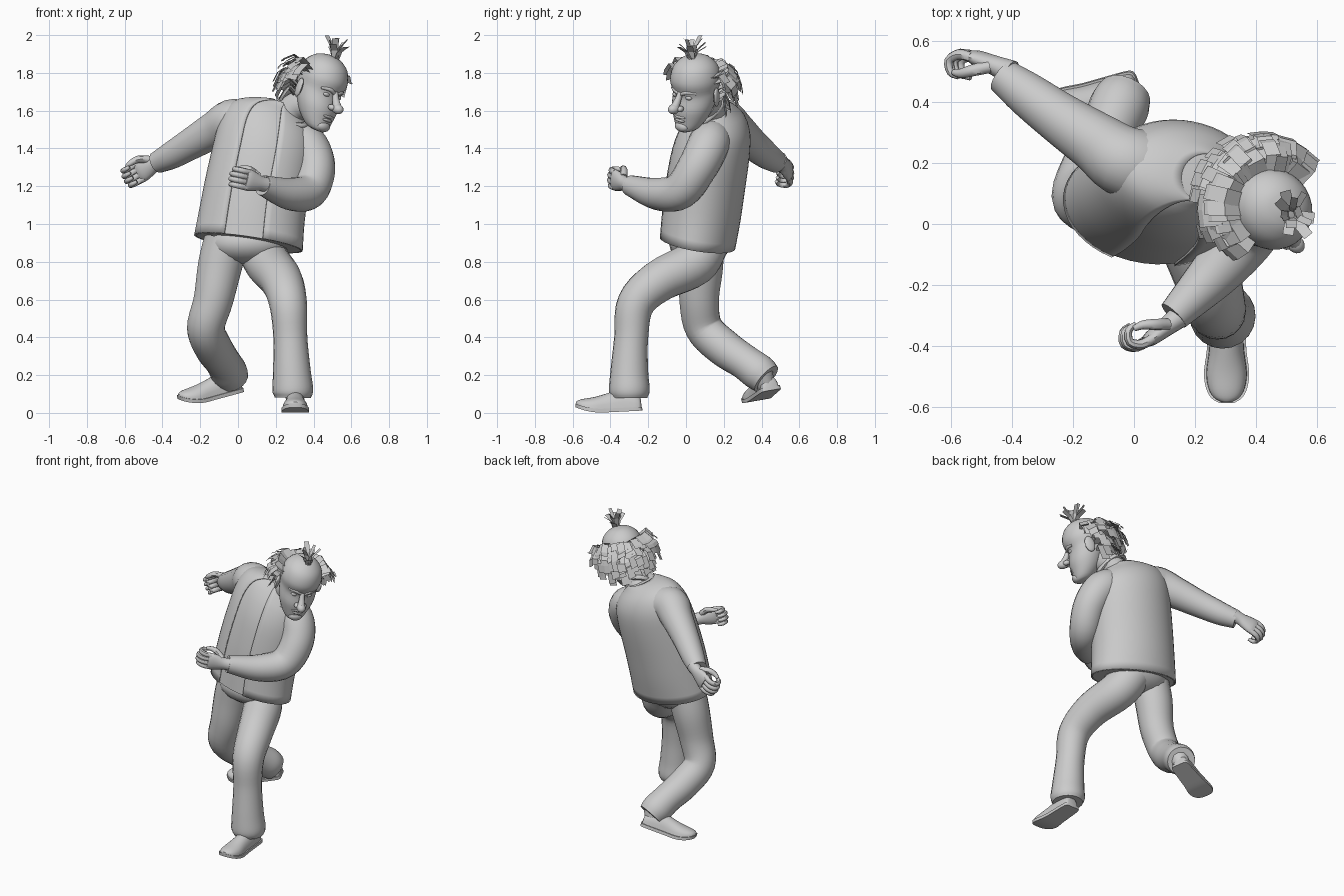
import bpy, math, random
from math import sin, cos, pi, radians
from mathutils import Vector, Matrix

if "Cube" in bpy.data.objects:
    bpy.data.objects.remove(bpy.data.objects["Cube"])

random.seed(4)
V = Vector


def make(name, verts, faces, smooth=True, angle=45):
    me = bpy.data.meshes.new(name)
    me.from_pydata([tuple(v) for v in verts], [], faces)
    me.update()
    ob = bpy.data.objects.new(name, me)
    bpy.context.collection.objects.link(ob)
    if smooth:
        me.polygons.foreach_set("use_smooth", [True] * len(me.polygons))
        me.set_sharp_from_angle(angle=radians(angle))
    return ob


def loft(name, rings, closed=True, caps=True, angle=45):
    n = len(rings[0])
    verts = [v for r in rings for v in r]
    faces = []
    for i in range(len(rings) - 1):
        for j in range(n if closed else n - 1):
            k = (j + 1) % n
            faces.append((i*n + j, i*n + k, (i+1)*n + k, (i+1)*n + j))
    if caps:
        faces.append(tuple(reversed(range(n))))
        faces.append(tuple((len(rings) - 1)*n + j for j in range(n)))
    return make(name, verts, faces, angle=angle)


def spline(pts, steps=5):
    p = [V(q) for q in pts]
    p = [2*p[0] - p[1]] + p + [2*p[-1] - p[-2]]
    out = []
    for i in range(1, len(p) - 2):
        a, b, c, d = p[i-1:i+3]
        for s in range(steps):
            t = s / steps
            out.append(0.5*(2*b + (c-a)*t + (2*a-5*b+4*c-d)*t*t + (3*b-a-3*c+d)*t**3))
    return out + [p[-2]]


def tube(name, pts, n=20, steps=5):
    """Smooth tube through (x, y, z, radius) points."""
    path = spline(pts, steps)
    c = [q.to_3d() for q in path]
    tan = [(c[min(i+1, len(c)-1)] - c[max(i-1, 0)]).normalized() for i in range(len(c))]
    u = tan[0].orthogonal().normalized()
    rings = []
    for i, q in enumerate(path):
        if i:
            u = tan[i-1].rotation_difference(tan[i]) @ u
        w = tan[i].cross(u)
        rings.append([c[i] + q[3]*(u*cos(2*pi*k/n) + w*sin(2*pi*k/n)) for k in range(n)])
    return loft(name, rings)


def ball(name, mat, loc, size, n=16):
    rings = [[mat @ (V(loc) + V((size[0]*sin(a)*cos(2*pi*k/n), size[1]*sin(a)*sin(2*pi*k/n), -size[2]*cos(a))))
              for k in range(n)] for a in [pi*(0.02 + 0.96*i/10) for i in range(11)]]
    return loft(name, rings)


# ---- torso: leaning, slightly twisted rings (cx, cy, cz, rx, ry, side lean)
TORSO = [(.055, .06, .9, .285, .195, .16), (.075, .08, 1.05, .275, .203, .16),
         (.1, .1, 1.2, .27, .205, .17), (.135, .13, 1.38, .262, .2, .2),
         (.155, .155, 1.5, .245, .18, .27), (.175, .165, 1.575, .2, .145, .36),
         (.2, .16, 1.615, .135, .105, .38), (.235, .15, 1.63, .08, .08, .38)]


def torso_rings(scale, a0, a1, n, full):
    rings = []
    for q in spline(TORSO, 3):
        cx, cy, cz, rx, ry, lean = q
        ring = []
        for k in range(n):
            a = a0 + (a1 - a0)*k/(n if full else n - 1)
            x, y = scale*rx*cos(a), scale*ry*sin(a)
            yaw = radians(-8)
            dx, dy = x*cos(yaw) - y*sin(yaw), x*sin(yaw) + y*cos(yaw)
            ring.append(V((cx + dx, cy + dy, cz - lean*dx - .18*dy)))
        rings.append(ring)
    return rings


loft("shirt", torso_rings(.975, 0, 2*pi, 40, True))
gap = radians(21)
jacket = loft("jacket", torso_rings(1.0, -pi/2 + gap, 1.5*pi - gap, 44, False), closed=False, caps=False)
sol = jacket.modifiers.new("cloth", 'SOLIDIFY')
sol.thickness, sol.offset = .008, 0
ring = [(.285 + .085*cos(a), .115 + .08*sin(a), 1.59 - .035*cos(a) + .06*sin(a), .016)
        for a in [radians(-80 + 340*i/10) for i in range(11)]]
tube("collar", ring, n=8, steps=3)

# ---- sleeves
tube("right_sleeve", [(.1, .19, 1.5, .11), (-.02, .2, 1.545, .118), (-.12, .265, 1.5, .1),
                      (-.24, .345, 1.43, .085), (-.35, .425, 1.365, .073), (-.43, .485, 1.325, .058)])
tube("left_sleeve", [(.25, .14, 1.47, .1), (.36, .12, 1.42, .11), (.41, .06, 1.3, .105), (.375, -.03, 1.175, .098),
                     (.27, -.155, 1.16, .085), (.13, -.3, 1.205, .054)])

# ---- trousers
ball("trouser_seat", Matrix(), (.05, .075, .9), (.22, .165, .115), 24)
tube("right_trouser_leg", [(-.06, .08, .92, .12), (-.095, .08, .78, .118), (-.13, .07, .6, .106),
                           (-.17, .095, .45, .1), (-.13, .2, .345, .1), (-.08, .31, .27, .094),
                           (-.048, .385, .215, .098), (-.03, .425, .18, .088)])
tube("left_trouser_leg", [(.1, .11, .9, .12), (.16, .04, .79, .122), (.23, -.14, .7, .112), (.265, -.265, .58, .1),
                          (.277, -.29, .4, .09), (.285, -.3, .22, .1), (.29, -.3, .12, .108), (.29, -.3, .08, .095)])

# ---- shoes
SHOE = [(0, .028, .05), (.015, .048, .085), (.1, .054, .115), (.18, .058, .1),
        (.25, .067, .08), (.3, .06, .062), (.33, .043, .045), (.345, .018, .03)]


def shoe(side, heel, fwd, up):
    f = V(fwd).normalized()
    s = V(up).cross(f).normalized()
    u = f.cross(s)
    path = spline(SHOE, 3)

    def place(x, y, z):
        return V(heel) + f*x + s*y + u*(z + max(0, x - .2)**2*1.6)

    upper = [[place(x, hw*cos(pi*k/12), .015 + (h - .015)*sin(pi*k/12)**.8) for k in range(13)] for x, hw, h in path]
    loft(side + "_shoe", upper)
    sole = [[place(x*1.02 - .004, (hw + .007)*sx, z) for sx, z in ((-1, 0), (1, 0), (1, .02), (-1, .02))]
            for x, hw, h in path]
    loft(side + "_shoe_sole", sole)


shoe("left", (.303, -.235, .012), (0, -1, -.05), (0, 0, 1))
shoe("right", (.015, .455, .12), (-.33, -.11, -.085), (-.12, -.22, 1))
tube("left_ankle", [(.297, -.3, .15, .06), (.3, -.31, .06, .045)], n=12)
tube("right_ankle", [(-.035, .4, .2, .065), (-.037, .43, .13, .045)], n=12)


# ---- hands: palm, curled fingers, thumb
def hand(side, wrist, fwd, normal, k=1.15):
    d = V(fwd).normalized()
    n = V(normal)
    n = (n - d*n.dot(d)).normalized()
    s = d.cross(n)
    if s.z < 0:
        s = -s

    def at(x, y, z, r=None):
        p = V(wrist) + (d*x + s*y + n*z)*k
        return p if r is None else (*p, r*k)

    prof = [(-.04, .036, .034), (0, .034, .029), (.03, .042, .026), (.07, .05, .022), (.09, .044, .016)]
    loft(side + "_palm", [[at(x, w*cos(2*pi*i/16), t*sin(2*pi*i/16)) for i in range(16)] for x, w, t in spline(prof, 3)])
    for i in range(4):
        y, e = -.036 + .024*i, .008*(i in (1, 2))
        tube(f"{side}_finger_{i+1}", [at(.075, y, 0, .014), at(.112 + e, y, .006, .014), at(.135 + e, y, .032, .0125),
                                      at(.118 + e, y, .06, .011), at(.09 + e, y, .062, .008)], n=8, steps=3)
    tube(side + "_thumb", [at(.015, .028, .005, .017), at(.05, .05, .03, .016), at(.08, .05, .05, .013),
                           at(.105, .045, .056, .008)], n=8, steps=3)


hand("left", (.12, -.325, 1.215), (-.15, -.115, .04), (-.2, .9, 0))
hand("right", (-.44, .512, 1.32), (-.14, .06, -.075), (-.1, -1, 0), 1.2)

# ---- head, built upright then turned, nodded and tilted
HEAD = (Matrix.Translation((.44, .05, 1.74)) @ Matrix.Rotation(radians(45), 4, 'Z')
        @ Matrix.Rotation(radians(15), 4, 'X') @ Matrix.Rotation(radians(12), 4, 'Y'))
SKULL = [(-.237, .025, -.115, -.06), (-.222, .06, -.13, -.01), (-.17, .092, -.134, .05), (-.11, .113, -.136, .09),
         (-.05, .12, -.122, .12), (-.02, .122, -.125, .13), (.03, .13, -.138, .14), (.08, .122, -.128, .135),
         (.12, .1, -.103, .11), (.15, .06, -.06, .07), (.162, .015, -.015, .02)]
loft("head", [[HEAD @ V((hw*cos(2*pi*k/28), (yf + yb)/2 + (yb - yf)/2*sin(2*pi*k/28), z)) for k in range(28)]
              for z, hw, yf, yb in spline(SKULL, 3)])
neck_top = HEAD @ V((0, .04, -.12))
tube("neck", [(.235, .15, 1.55, .085), (.31, .115, 1.62, .08), (*neck_top, .08)])
ball("nose_tip", HEAD, (0, -.172, -.092), (.028, .035, .027))
tube("nose_bridge", [(*(HEAD @ V(p)), r) for p, r in (((0, -.118, -.015), .014), ((0, -.138, -.05), .018),
                                                     ((0, -.165, -.085), .024))], n=12)
ball("upper_lip", HEAD, (0, -.126, -.148), (.04, .014, .01))
ball("lower_lip", HEAD, (0, -.125, -.167), (.036, .015, .01))
ball("chin", HEAD, (0, -.113, -.205), (.045, .03, .03))
for sx, side in ((1, "left"), (-1, "right")):
    ball(side + "_nostril", HEAD, (sx*.024, -.148, -.094), (.016, .022, .016))
    ball(side + "_eye", HEAD, (sx*.045, -.103, -.038), (.022, .016, .013))
    tube(side + "_brow", [(*(HEAD @ V(p)), r) for p, r in (((sx*.012, -.122, -.02), .01), ((sx*.045, -.115, -.007), .012),
                                                           ((sx*.085, -.087, -.012), .008))], n=10)
    ball(side + "_ear", HEAD @ Matrix.Translation((sx*.132, .02, -.05)) @ Matrix.Rotation(sx*radians(25), 4, 'Z'),
         (0, 0, 0), (.014, .034, .052))


# ---- hair: loose flat strips, swept back and clear of the ears
def strip(verts, faces, pts, side, w):
    b = len(verts)
    for i, p in enumerate(pts):
        verts += [p - side*w/2, p + side*w/2]
        if i:
            j = b + 2*i
            faces.append((j - 2, j - 1, j + 1, j))


rnd = random.uniform
verts, faces = [], []
for z0, reach, span, drop in ((.065, .24, 88, .03), (.04, .25, 82, .05), (.0, .25, 68, .07),
                              (-.045, .23, 60, .07), (-.09, .195, 56, .07)):
    count = int(span/4.2)
    for i in range(count):
        a = radians(-span + 2*span*i/(count - 1) + rnd(-4, 4))
        o = V((sin(a), cos(a), 0))
        t = V((cos(a), -sin(a), rnd(-.3, .3)))
        r, z = reach*rnd(.9, 1.06) - .03*abs(sin(a)), z0 + rnd(-.015, .015)
        pts = [o*.118 + V((0, 0, z)), o*(.5*r + .07) + V((0, 0, z + .025)),
               o*r + V((0, 0, z - .015)), o*(r + .008) + V((0, 0, z - drop + rnd(-.02, .02)))]
        strip(verts, faces, [HEAD @ p for p in pts], HEAD.to_3x3() @ t, rnd(.042, .062))
make("hair_fringe", verts, faces, smooth=False)

verts, faces = [], []
root = V((.515, .03, 1.865))
for i in range(13):
    a = 2*pi*i/13 + rnd(-.2, .2)
    o, lean = V((cos(a), sin(a), 0)), rnd(.03, .09)
    h = .133 if i == 5 else rnd(.07, .12)
    pts = [root + o*.008, root + o*lean*.4 + V((0, 0, h*.6)), root + o*lean + V((0, 0, h))]
    strip(verts, faces, pts, V((-sin(a), cos(a), 0)), rnd(.02, .036))
make("hair_tuft", verts, faces, smooth=False)
